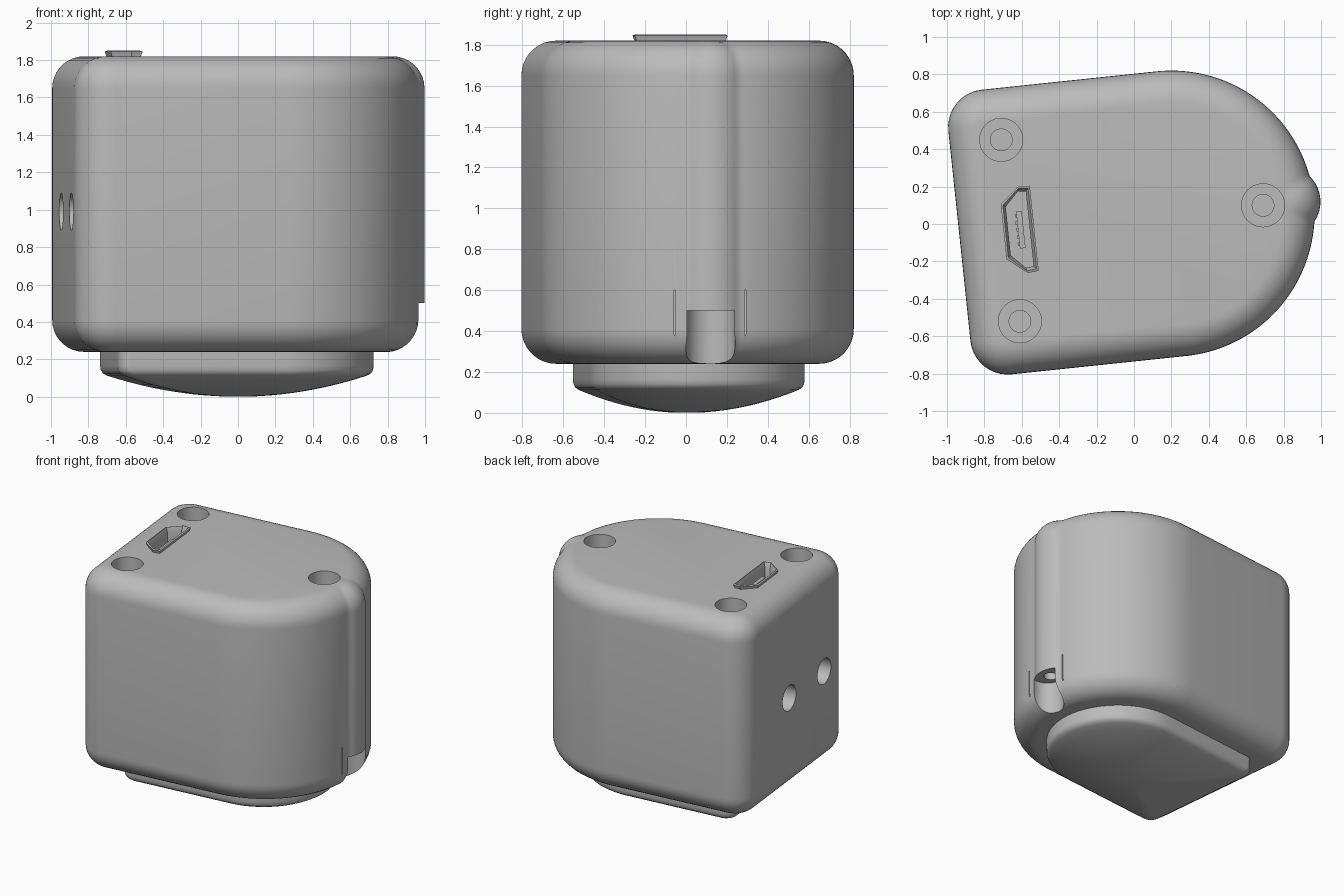
import bpy, bmesh
from math import sin, cos, pi, sqrt, radians
from mathutils import Matrix, Vector

cube = bpy.data.objects.get("Cube")
if cube:
    bpy.data.objects.remove(cube)

TURN = Matrix.Rotation(radians(6), 4, 'Z')   # the whole plan is turned slightly
CX, CY = 0.205, 0.034                        # centre of the round end, before the turn

grey = bpy.data.materials.new("plain grey")
grey.use_nodes = True
grey.diffuse_color = (0.5, 0.5, 0.5, 1)
grey.node_tree.nodes["Principled BSDF"].inputs["Base Color"].default_value = (0.5, 0.5, 0.5, 1)


def loft(name, rings, matrix=TURN, closed=False):
    """Skin a stack of equal rings; cap the ends, or join last to first."""
    bm = bmesh.new()
    loops = [[bm.verts.new(matrix @ Vector(p)) for p in ring] for ring in rings]
    n = len(loops[0])
    pairs = list(zip(loops, loops[1:]))
    if closed:
        pairs.append((loops[-1], loops[0]))
    else:
        bm.faces.new(loops[0][::-1])
        bm.faces.new(loops[-1])
    for a, b in pairs:
        for i in range(n):
            j = (i + 1) % n
            bm.faces.new((a[i], a[j], b[j], b[i]))
    bmesh.ops.recalc_face_normals(bm, faces=bm.faces)
    mesh = bpy.data.meshes.new(name)
    bm.to_mesh(mesh)
    bm.free()
    mesh.materials.append(grey)
    obj = bpy.data.objects.new(name, mesh)
    bpy.context.collection.objects.link(obj)
    return obj


def arc(cx, cy, r, a, b, steps):
    return [(cx + r * cos(t), cy + r * sin(t))
            for t in (a + (b - a) * i / steps for i in range(steps + 1))]


def plan(left, radius, corner, inset=0.0, bump=0.0):
    """D-shaped outline with a round right end, optionally with a side rib."""
    pts = []
    steps = 120
    for i in range(steps + 1):
        t = -pi / 2 + pi * i / steps
        r = radius - inset
        if bump:
            off, rb = 0.61, bump - inset
            disc = rb * rb - (off * sin(t)) ** 2
            if disc > 0 and cos(t) > 0:
                r = max(r, off * cos(t) + sqrt(disc))
        pts.append((CX + r * cos(t), CY + r * sin(t)))
    c = corner - inset
    x, y = left + corner, radius - corner
    pts += arc(x, CY + y, c, pi / 2, pi, 10)
    pts += arc(x, CY - y, c, pi, 1.5 * pi, 10)
    return pts


def at(pts, z):
    return [(x, y, z) for x, y in pts]


def cylinder(name, x, y, z0, z1, r, matrix=Matrix()):
    ring = arc(x, y, r, 0, 2 * pi * 47 / 48, 47)
    return loft(name, [at(ring, z0), at(ring, z1)], matrix)


def box(name, lo, hi, matrix=Matrix()):
    base = [(lo[0], lo[1]), (hi[0], lo[1]), (hi[0], hi[1]), (lo[0], hi[1])]
    return loft(name, [at(base, lo[2]), at(base, hi[2])], matrix)


def cut(target, cutter):
    mod = target.modifiers.new(cutter.name, 'BOOLEAN')
    mod.operation, mod.solver, mod.object = 'DIFFERENCE', 'EXACT', cutter
    bpy.context.view_layer.objects.active = target
    bpy.ops.object.modifier_apply(modifier=mod.name)
    bpy.data.objects.remove(cutter)


# Housing with rounded top and bottom rims
BOTTOM, TOP, RIM = 0.24, 1.82, 0.17
levels = [pi / 2 * i / 9 for i in range(10)]
rings = [at(plan(-0.935, 0.765, 0.2, RIM * (1 - sin(a)), 0.19),
            BOTTOM + RIM * (1 - cos(a))) for a in levels]
rings += [at(plan(-0.935, 0.765, 0.2, RIM * (1 - cos(a)), 0.19),
             TOP - RIM * (1 - sin(a))) for a in levels]
housing = loft("housing", rings)

# Stepped screw wells in the top
for x, y in ((-0.71, 0.45), (-0.61, -0.52), (0.69, 0.1)):
    cut(housing, cylinder("well", x, y, 1.66, 2, 0.115))
    cut(housing, cylinder("screw_bore", x, y, 1.4, 1.7, 0.058))

# Two round holes in the flat side
sideways = TURN @ Matrix.Translation((-0.935, 0, 0.99)) @ Matrix.Rotation(pi / 2, 4, 'Y')
for y in (0.15, -0.37):
    cut(housing, cylinder("side_hole", 0, y, -0.2, 0.25, 0.1, sideways))

# Notch under the rib, its small bore and the thin slits beside it
cut(housing, cylinder("notch", 0.93, 0.12, 0.1, 0.5, 0.12))
cut(housing, cylinder("notch_bore", 0.9, 0.12, 0.45, 0.7, 0.05))
for y in (-0.055, 0.29):
    cut(housing, box("slit", (0.88, y - 0.004, 0.38), (1.1, y + 0.004, 0.6)))

# Shallow domed cover underneath
cover_plan = plan(-0.69, 0.525, 0.07)
cover = []
for i in range(1, 13):
    s = 0.95 * i / 12
    cover.append(at([(x * s, y * s) for x, y in cover_plan], 0.125 * s * s))
for s, z in ((0.98, 0.125), (0.995, 0.142), (1, 0.165), (1, 0.26)):
    cover.append(at([(x * s, y * s) for x, y in cover_plan], z))
loft("domed_cover", cover)

# Charging socket: pocket, flared metal shell, tongue and contacts
SOCKET = TURN @ Matrix.Translation((-0.615, 0.033, 0))
half = [(0.07, 0.215), (0.02, 0.22), (-0.07, 0.14)]
socket = [(x, -y) for x, y in half[::-1]] + half[::-1][::-1]
socket = [(x, -y) for x, y in half] + half[::-1]


def grown(g, z):
    return at([(x * (1 + g / 0.08), y * (1 + g / 0.22)) for x, y in socket], z)


cut(housing, loft("pocket", [grown(0, 1.62), grown(0, 2)], SOCKET))
loft("socket_shell", [grown(0.002, 1.62), grown(0.002, 1.815), grown(0.014, 1.845),
                      grown(0.002, 1.85), grown(-0.014, 1.815), grown(-0.014, 1.62)],
     SOCKET, closed=True)
box("socket_tongue", (-0.005, -0.1, 1.6), (0.025, 0.1, 1.79), SOCKET)
for i in range(5):
    y = -0.076 + i * 0.038
    box("contact", (-0.014, y - 0.008, 1.62), (-0.004, y + 0.008, 1.78), SOCKET)

# Smooth shading with crisp edges
for obj in bpy.context.view_layer.objects:
    obj.select_set(obj.type == 'MESH')
    if obj.type == 'MESH':
        bpy.context.view_layer.objects.active = obj
bpy.ops.object.shade_smooth_by_angle(angle=radians(30))
